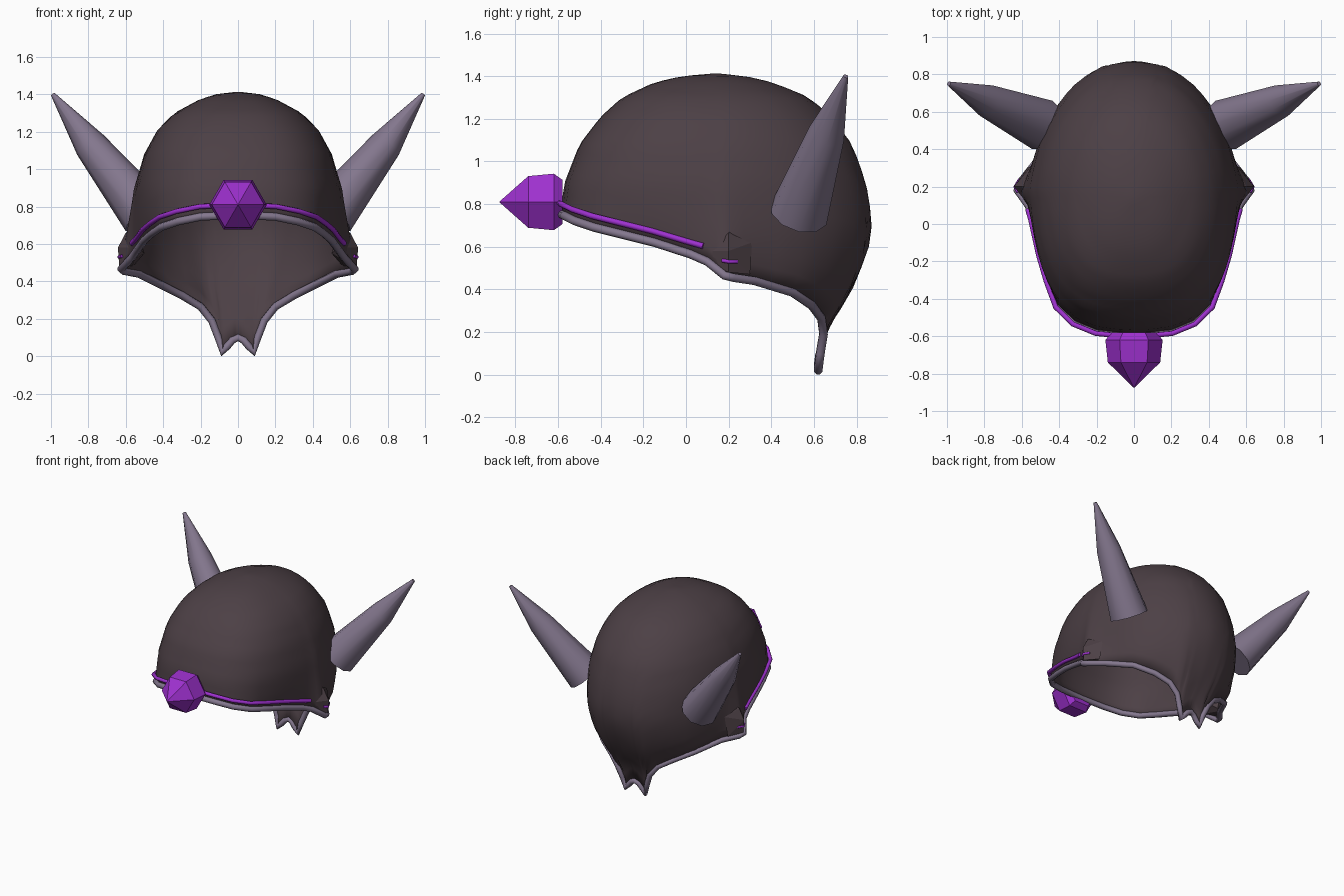
import bpy, bmesh, math
from mathutils import Vector

if "Cube" in bpy.data.objects:
    bpy.data.objects.remove(bpy.data.objects["Cube"])


def material(name, rgb):
    m = bpy.data.materials.new(name)
    m.diffuse_color = (*rgb, 1)
    m.use_nodes = True
    m.node_tree.nodes["Principled BSDF"].inputs["Base Color"].default_value = m.diffuse_color
    return m


DARK = material("dark_leather", (0.073, 0.051, 0.06))
HORN = material("grey_mauve", (0.23, 0.185, 0.27))
PURPLE = material("violet", (0.34, 0.03, 0.62))


def finish(name, bm, mat, smooth=None):
    bmesh.ops.recalc_face_normals(bm, faces=bm.faces)
    me = bpy.data.meshes.new(name)
    bm.to_mesh(me)
    bm.free()
    me.materials.append(mat)
    ob = bpy.data.objects.new(name, me)
    bpy.context.collection.objects.link(ob)
    if smooth:
        bpy.ops.object.select_all(action='DESELECT')
        ob.select_set(True)
        bpy.context.view_layer.objects.active = ob
        bpy.ops.object.shade_smooth_by_angle(angle=math.radians(smooth))
    return ob


def tube(name, pts, radius, mat, cyclic=False):
    cu = bpy.data.curves.new(name, 'CURVE')
    cu.dimensions = '3D'
    cu.bevel_depth = radius
    cu.bevel_resolution = 2
    cu.use_fill_caps = True
    sp = cu.splines.new('POLY')
    sp.points.add(len(pts) - 1)
    for p, co in zip(sp.points, pts):
        p.co = (*co, 1)
    sp.use_cyclic_u = cyclic
    cu.materials.append(mat)
    ob = bpy.data.objects.new(name, cu)
    bpy.context.collection.objects.link(ob)
    return ob


def loft(name, rings, mat, smooth=None):
    """Skin a list of equal-length closed rings and cap both ends."""
    bm = bmesh.new()
    vs = [[bm.verts.new(p) for p in r] for r in rings]
    n = len(vs[0])
    for a, b in zip(vs, vs[1:]):
        for i in range(n):
            bm.faces.new((a[i], a[(i + 1) % n], b[(i + 1) % n], b[i]))
    bm.faces.new(vs[0])
    bm.faces.new(vs[-1])
    return finish(name, bm, mat, smooth)


def flip(p):
    return Vector((-p[0], p[1], p[2]))


# Half of the open rim, from brow to the forked nape
HALF = [Vector(p) for p in [
    (0, -.59, .755), (.2, -.57, .745), (.32, -.52, .72), (.41, -.43, .69),
    (.46, -.29, .655), (.50, -.15, .62), (.54, .02, .565), (.565, .1, .53),
    (.625, .18, .465), (.61, .22, .455), (.53, .32, .44), (.42, .5, .385),
    (.3, .59, .325), (.2, .635, .265), (.14, .645, .19), (.105, .63, .1),
    (.085, .62, .02), (.06, .62, .05), (.03, .625, .085), (0, .63, .1)]]
RIM = HALF + [flip(p) for p in HALF[-2:0:-1]]

# Dome slices: height, front y, back y, half width
SLICES = [(0, -.6, .62, .3), (.2, -.6, .66, .35), (.32, -.6, .74, .45),
          (.43, -.6, .80, .54), (.6, -.6, .86, .56), (.72, -.595, .875, .56),
          (.9, -.57, .845, .547), (1.08, -.5, .78, .5), (1.21, -.4, .68, .43),
          (1.3, -.3, .58, .34), (1.37, -.15, .41, .21), (1.4, -.02, .28, .12),
          (1.412, .12, .16, .02)]
CY, TOP, ROWS = .14, 1.412, 20


def dome(angle, z):
    for a, b in zip(SLICES, SLICES[1:]):
        if z <= b[0] or b is SLICES[-1]:
            t = min(1, (z - a[0]) / (b[0] - a[0]))
            yf, yb, w = [a[i] + (b[i] - a[i]) * t for i in (1, 2, 3)]
            break
    dx, dy = math.cos(angle), math.sin(angle)
    n, depth = (2, yb - CY) if dy > 0 else (2.5, CY - yf)
    r = ((abs(dx) / w) ** n + (abs(dy) / depth) ** n) ** (-1 / n)
    return Vector((dx * r, CY + dy * r, z))


# Hood shell, running from the rim up to the crown
cols = []
for i, p in enumerate(RIM):
    q = RIM[(i + 1) % len(RIM)]
    cols += [p, p.lerp(q, .5)]
bm = bmesh.new()
grid = []
for p in cols:
    ang = math.atan2(p.y - CY, p.x)
    delta = p - dome(ang, p.z)
    col = []
    for k in range(ROWS + 1):
        u = k / ROWS
        z = p.z + (TOP - p.z) * math.sin(u * math.pi / 2)
        col.append(bm.verts.new(dome(ang, z) + delta * (1 - u) ** 6))
    grid.append(col)
for i, a in enumerate(grid):
    b = grid[(i + 1) % len(grid)]
    for k in range(ROWS):
        bm.faces.new((a[k], b[k], b[k + 1], a[k + 1]))
bm.faces.new([c[-1] for c in grid])
shell = finish("hood_shell", bm, DARK, 60)
sol = shell.modifiers.new("thickness", 'SOLIDIFY')
sol.thickness = .012
sol.offset = -1

# Piping along the whole rim
tube("rim_piping", RIM, .021, HORN, True)

# Violet band above the brow
band = [Vector((p.x * 1.02, p.y - (.015 if p.y < 0 else 0), p.z + .055))
        for p in HALF[:7]]
band.append(Vector((.568, .08, .603)))
tube("brow_band", [flip(p) for p in band[:0:-1]] + band, .014, PURPLE)

# Six-sided brow gem
gem = [[(r * math.cos(k * math.pi / 3), y, .81 + r * math.sin(k * math.pi / 3))
        for k in range(6)]
       for y, r in ((-.875, .002), (-.74, .14), (-.62, .153), (-.58, .12))]
loft("brow_gem", gem, PURPLE)

for side, s in (("right", 1), ("left", -1)):
    # Horns
    pts = [Vector(p) for p in ((.49, .53, .755), (.79, .66, 1.13), (.99, .75, 1.4))]
    axis = (pts[2] - pts[0]).normalized()
    e1 = axis.cross(Vector((0, 1, 0))).normalized()
    e2 = axis.cross(e1)
    rings = []
    for c, r in zip(pts, (.14, .088, .012)):
        ring = []
        for k in range(10):
            a = k * math.tau / 10
            v = c + (e1 * math.cos(a) + e2 * math.sin(a)) * r
            ring.append((v.x * s, v.y, v.z))
        rings.append(ring)
    loft(side + "_horn", rings, HORN, 50)

    # Pointed ear bosses
    bm = bmesh.new()
    for x, y, z in ((.55, .21, .70), (.60, .2, .66), (.642, .2, .58),
                    (.635, .2, .48), (.54, .07, .58), (.55, .1, .52),
                    (.55, .31, .62), (.57, .3, .47), (.5, .2, .55)):
        bm.verts.new((x * s, y, z))
    bmesh.ops.convex_hull(bm, input=bm.verts)
    finish(side + "_ear_boss", bm, DARK)

    # Short violet accent on each boss
    tube(side + "_ear_accent", [(.62 * s, .17, .535), (.636 * s, .2, .53),
                                (.61 * s, .24, .53)], .009, PURPLE)
